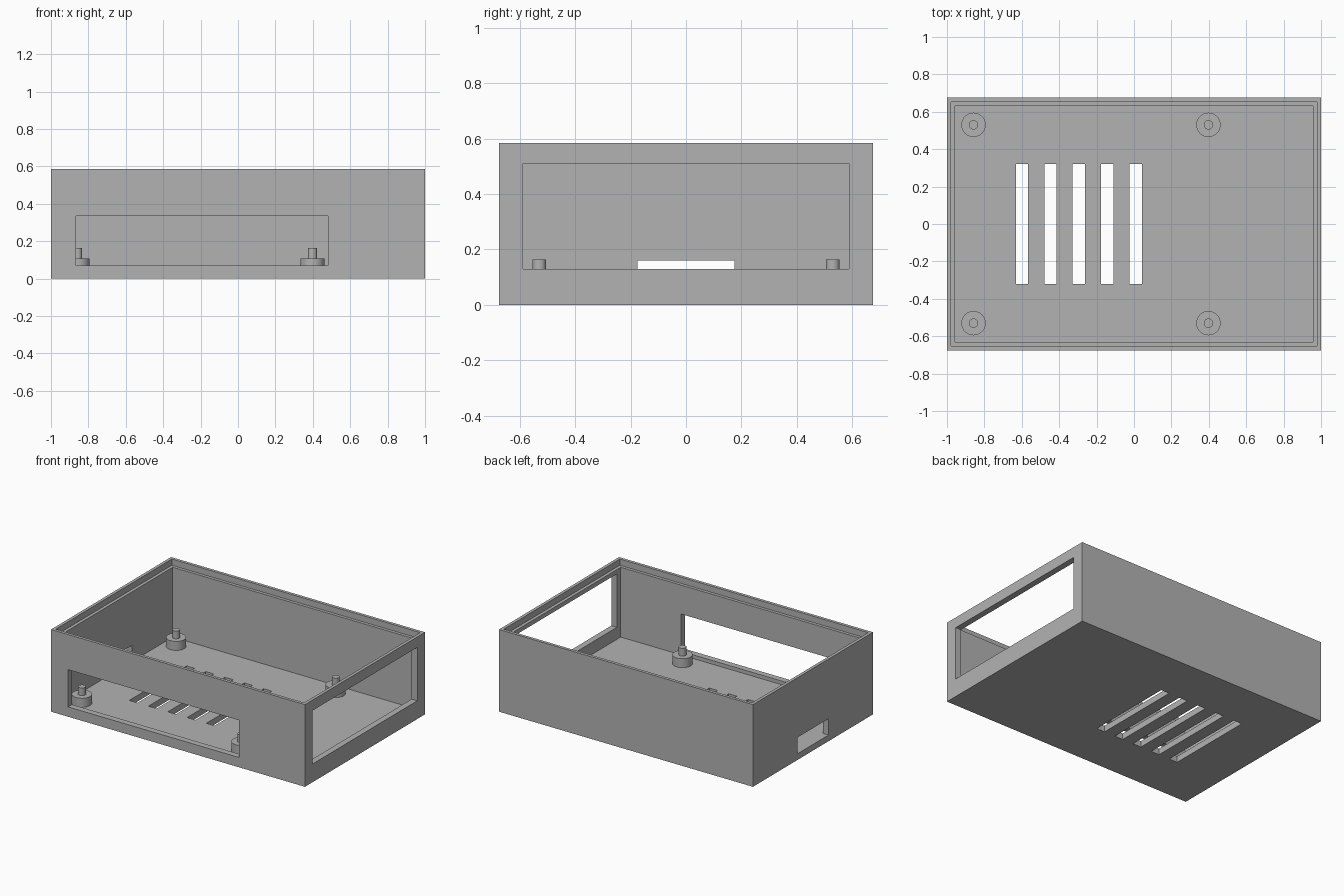
import bpy

default = bpy.data.objects.get("Cube")
if default:
    bpy.data.objects.remove(default, do_unlink=True)

# Overall sizes
X, Y, H = 1.0, 0.675, 0.585
WALL = 0.044
FLOOR = 0.044
STEP = 0.022

grey = bpy.data.materials.new("plain grey")
grey.use_nodes = True
colour = (0.45, 0.45, 0.45, 1)
grey.diffuse_color = colour
grey.node_tree.nodes["Principled BSDF"].inputs["Base Color"].default_value = colour


def box(name, x0, x1, y0, y1, z0, z1):
    bpy.ops.mesh.primitive_cube_add(
        size=1, location=((x0 + x1) / 2, (y0 + y1) / 2, (z0 + z1) / 2))
    ob = bpy.context.object
    ob.name = name
    ob.scale = (x1 - x0, y1 - y0, z1 - z0)
    bpy.ops.object.transform_apply(location=True, rotation=False, scale=True)
    return ob


def cylinder(name, x, y, radius, z0, z1):
    bpy.ops.mesh.primitive_cylinder_add(
        vertices=48, radius=radius, depth=z1 - z0, location=(x, y, (z0 + z1) / 2))
    ob = bpy.context.object
    ob.name = name
    ob.data.materials.append(grey)
    bpy.ops.object.shade_smooth_by_angle()


def cut(target, *bounds):
    cutter = box("cutter", *bounds)
    cutter.hide_render = True
    bpy.context.view_layer.objects.active = target
    mod = target.modifiers.new("cut", "BOOLEAN")
    mod.operation = "DIFFERENCE"
    mod.solver = "EXACT"
    mod.object = cutter
    bpy.ops.object.modifier_apply(modifier=mod.name)
    bpy.data.objects.remove(cutter, do_unlink=True)


# Open-topped case with a stepped rim for a lid
case = box("case", -X, X, -Y, Y, 0, H)
case.data.materials.append(grey)
cut(case, -X + WALL, X - WALL, -Y + WALL, Y - WALL, FLOOR, H + 0.1)
cut(case, -X + STEP, X - STEP, -Y + STEP, Y - STEP, H - 0.044, H + 0.1)

# Front window, right window and small slot in the far end wall
cut(case, -0.865, 0.48, -Y - 0.1, -Y + 0.1, 0.07, 0.335)
cut(case, X - 0.1, X + 0.1, -0.588, 0.588, 0.13, 0.51)
cut(case, -X - 0.1, -X + 0.1, -0.175, 0.175, FLOOR, 0.16)

# Vent slots through the floor
for i in range(5):
    x = -0.599 + i * 0.152
    cut(case, x - 0.0325, x + 0.0325, -0.322, 0.322, -0.1, FLOOR + 0.1)

# Board standoffs with locating pins
for x, side in ((-0.858, "right"), (0.398, "left")):
    for y, end in ((-0.53, "front"), (0.53, "back")):
        cylinder(f"standoff_{end}_{side}", x, y, 0.065, FLOOR - 0.005, 0.108)
        cylinder(f"pin_{end}_{side}", x, y, 0.025, 0.1, 0.163)
